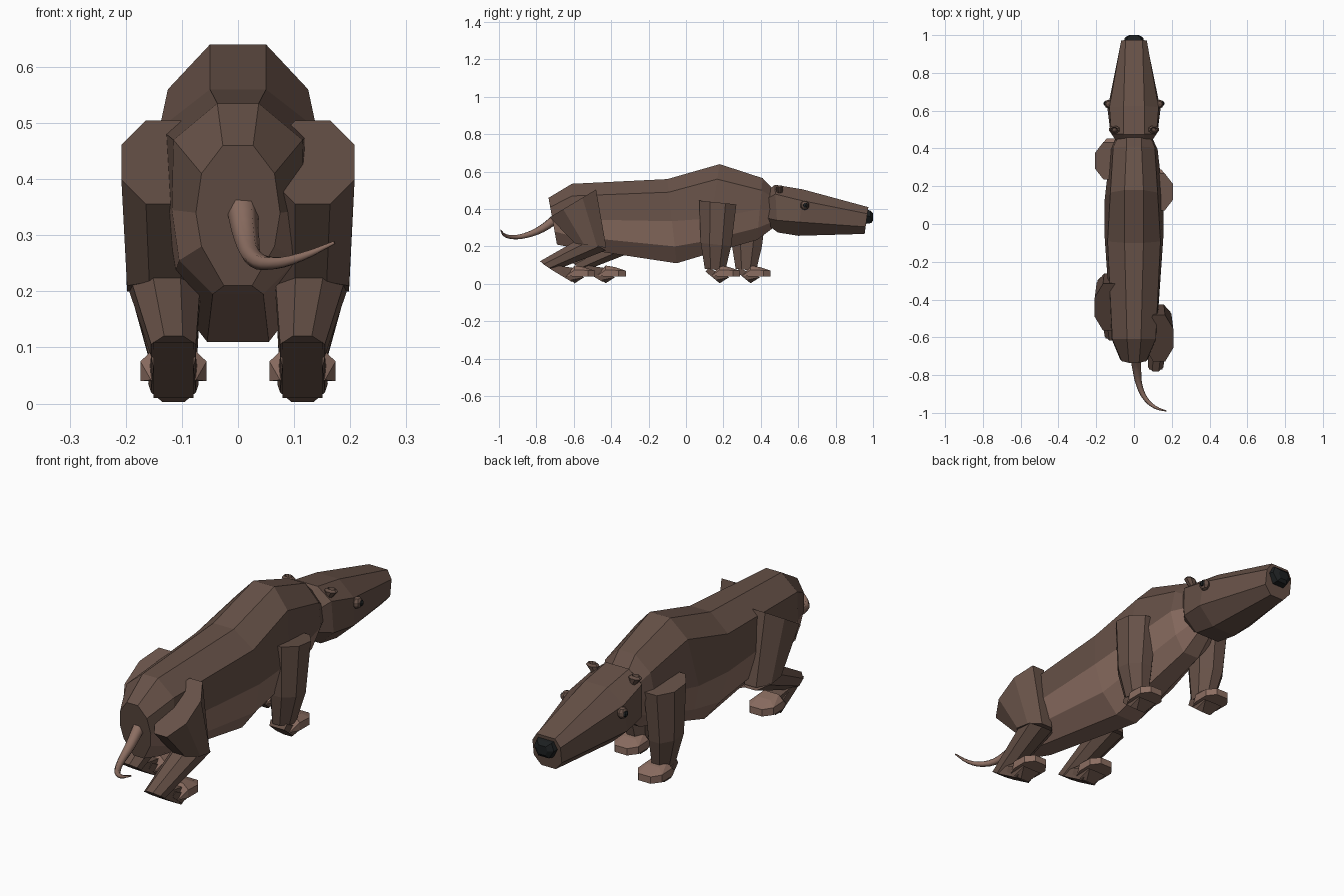
import bpy, bmesh, math
from mathutils import Vector

cube = bpy.data.objects.get("Cube")
if cube:
    bpy.data.objects.remove(cube, do_unlink=True)


def material(name, color):
    m = bpy.data.materials.new(name)
    m.use_nodes = True
    m.diffuse_color = (*color, 1)
    m.node_tree.nodes["Principled BSDF"].inputs["Base Color"].default_value = (*color, 1)
    return m


FUR = material("brown fur", (0.135, 0.083, 0.064))
SKIN = material("light brown skin", (0.26, 0.155, 0.12))
BLACK = material("black", (0.012, 0.014, 0.015))


def finish(name, bm, *mats):
    bmesh.ops.recalc_face_normals(bm, faces=bm.faces[:])
    mesh = bpy.data.meshes.new(name)
    bm.to_mesh(mesh)
    bm.free()
    for m in mats:
        mesh.materials.append(m)
    obj = bpy.data.objects.new(name, mesh)
    bpy.context.collection.objects.link(obj)
    return obj


def loft(name, rings, mats, rule=None):
    """Skin closed rings of equal length; rule maps a segment number to a material."""
    bm = bmesh.new()
    rows = [[bm.verts.new(p) for p in ring] for ring in rings]
    n = len(rows[0])
    for a, b in zip(rows, rows[1:]):
        for i in range(n):
            j = (i + 1) % n
            f = bm.faces.new((a[i], a[j], b[j], b[i]))
            f.material_index = rule(i) if rule else 0
    bm.faces.new(rows[0])
    bm.faces.new(rows[-1])
    return finish(name, bm, *mats)


def hull(name, points, mat):
    bm = bmesh.new()
    for p in points:
        bm.verts.new(p)
    bmesh.ops.convex_hull(bm, input=bm.verts[:])
    bmesh.ops.dissolve_limit(bm, angle_limit=0.02, verts=bm.verts[:], edges=bm.edges[:])
    return finish(name, bm, mat)


def section(y_top, y_low, half):
    """Mirrored cross-section from (x, z) points listed from the top down."""
    top, low = half[0][1], half[-1][1]
    pts = [(x, y_top + (y_low - y_top) * (top - z) / (top - low), z) for x, z in half]
    return pts + [(-x, y, z) for x, y, z in reversed(pts)]


def oval(center, tilt, half_x, half_len):
    """Eight-sided ring whose long axis lies in the side plane at the given tilt."""
    c, s = math.cos(math.radians(tilt)), math.sin(math.radians(tilt))
    pts = []
    for k in range(8):
        a = math.radians(22.5 + 45 * k)
        u, v = math.cos(a) * 1.08 * half_x, math.sin(a) * 1.08 * half_len
        pts.append(Vector(center) + Vector((u, v * c, v * s)))
    return pts


# Body with pale underside
body = [
    section(-.735, -.69, [(.027, .46), (.065, .41), (.075, .34), (.065, .28), (.025, .21)]),
    section(-.61, -.61, [(.037, .535), (.115, .47), (.118, .345), (.105, .255), (.045, .195)]),
    section(-.10, -.05, [(.05, .56), (.14, .49), (.155, .335), (.125, .2), (.055, .11)]),
    section(.18, .10, [(.05, .64), (.125, .56), (.155, .35), (.12, .23), (.05, .155)]),
    section(.41, .38, [(.04, .565), (.11, .5), (.125, .4), (.09, .3), (.04, .235)]),
    section(.50, .48, [(.04, .47), (.07, .44), (.08, .4), (.06, .34), (.03, .31)]),
]
loft("body", body, (FUR, SKIN), lambda i: int(2 <= i <= 6))

# Head
head = [
    section(.42, .445, [(.04, .48), (.085, .45), (.085, .35), (.04, .31)]),
    section(.475, .49, [(.055, .53), (.12, .48), (.125, .34), (.06, .275)]),
    section(.625, .60, [(.055, .505), (.13, .445), (.14, .33), (.06, .257)]),
    section(.975, .955, [(.045, .41), (.068, .375), (.068, .305), (.035, .267)]),
]
loft("head", head, (FUR,))

# Nose
nose = [
    section(.955, .955, [(.042, .40), (.056, .365), (.03, .32)]),
    section(.985, .99, [(.035, .392), (.048, .36), (.026, .325)]),
    section(1.0, 1.0, [(.018, .377), (.026, .36), (.015, .338)]),
]
loft("nose", nose, (BLACK,))


def ball(name, center, radius, scale, mat):
    bm = bmesh.new()
    bmesh.ops.create_uvsphere(bm, u_segments=8, v_segments=5, radius=radius)
    bmesh.ops.scale(bm, vec=scale, verts=bm.verts[:])
    bmesh.ops.translate(bm, vec=center, verts=bm.verts[:])
    return finish(name, bm, mat)


LEG_SHIFT = .165
for side, label in ((1, "left"), (-1, "right")):
    shift = 0 if side > 0 else LEG_SHIFT

    # Eye and ear
    ball(label + "_eyelid", (side * .136, .635, .42), .025, (.9, 1, 1), FUR)
    ball(label + "_eye", (side * .15, .638, .42), .014, (.9, 1, 1), BLACK)
    ear = [oval((side * .09, .50, .48), 0, .012, .014),
           oval((side * .104, .50, .515), 0, .028, .02),
           oval((side * .106, .50, .525), 0, .018, .012),
           oval((side * .104, .50, .505), 0, .010, .008)]
    loft(label + "_ear", ear, (FUR,))

    # Foreleg
    loft(label + "_foreleg",
         [oval((side * .13, .17 + shift, .435), -6, .077, .10),
          oval((side * .13, .16 + shift, .21), -6, .064, .082),
          oval((side * .115, .155 + shift, .075), -6, .042, .055)], (FUR,))

    # Thigh and shin
    loft(label + "_thigh",
         [oval((side * .133, -.605 + shift, .43), 31, .075, .145),
          oval((side * .13, -.51 + shift, .205), -8, .068, .085)], (FUR,))
    loft(label + "_shin",
         [oval((side * .13, -.49 + shift, .215), -30, .064, .072),
          oval((side * .115, -.745 + shift, .095), -36, .04, .044)], (FUR,))
    hull(label + "_hind_ankle",
         [(side * .115 + x, y + shift, z) for x in (-.036, .036)
          for y, z in ((-.77, .11), (-.71, .07), (-.61, .01), (-.57, .03), (-.6, .085))], FUR)

    # Feet: dark sole, pale toes
    for part, y0 in (("fore", .18), ("hind", -.595)):
        at = Vector((side * .115, y0 + shift, 0))
        sole = [at + Vector((s * x, y, z)) for s in (-1, 1) for x, y, z in
                ((.02, 0, .003), (.04, -.02, .02), (.045, .05, .035),
                 (.036, -.075, .065), (.04, -.06, .085))]
        hull(f"{label}_{part}_sole", sole, FUR)
        toes = [at + Vector((s * x, y, z)) for s in (-1, 1) for x, y, z in
                ((.04, -.045, .042), (.059, .0, .04), (.059, .07, .04), (.03, .108, .04),
                 (.059, .0, .075), (.059, .07, .072), (.03, .108, .07),
                 (.035, .0, .098), (.03, .05, .09))]
        hull(f"{label}_{part}_toes", toes, SKIN)

# Tail: tapered tube along a curve
path = [(.008, -.70, .345, .028), (.015, -.77, .295, .023), (.03, -.86, .258, .016),
        (.065, -.93, .25, .012), (.115, -.972, .262, .008), (.172, -.99, .287, .003)]
curve = bpy.data.curves.new("tail", "CURVE")
curve.dimensions = "3D"
curve.bevel_depth = 1
curve.bevel_resolution = 1
curve.resolution_u = 3
curve.use_fill_caps = True
spline = curve.splines.new("BEZIER")
spline.bezier_points.add(len(path) - 1)
for bp, (x, y, z, r) in zip(spline.bezier_points, path):
    bp.co = (x, y, z)
    bp.radius = r
    bp.handle_left_type = bp.handle_right_type = "AUTO"
curve.materials.append(SKIN)
tail = bpy.data.objects.new("tail", curve)
bpy.context.collection.objects.link(tail)
